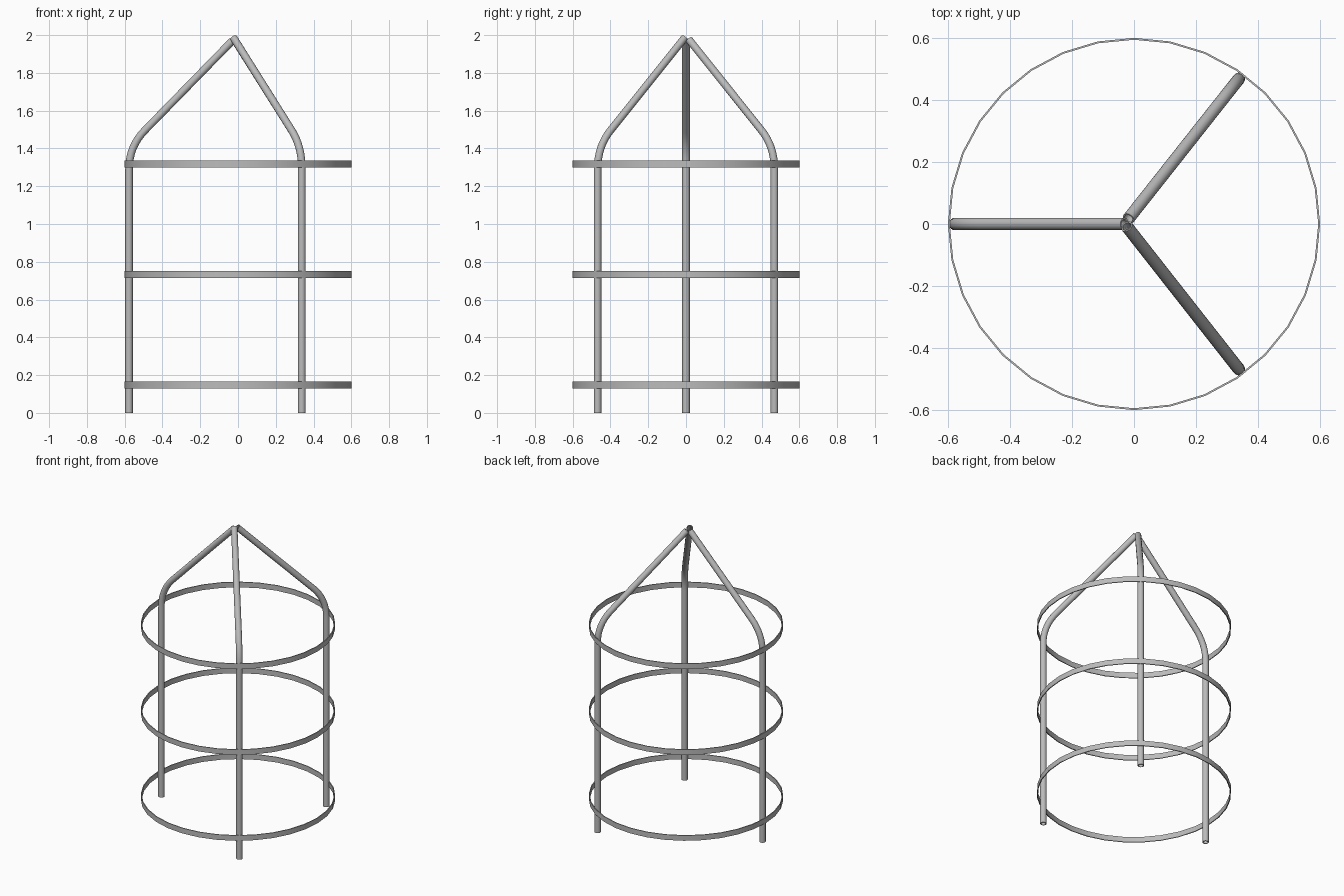
import bpy
import bmesh
import math
from mathutils import Vector

cube = bpy.data.objects.get("Cube")
if cube:
    bpy.data.objects.remove(cube)

metal = bpy.data.materials.new("grey_metal")
metal.use_nodes = True
grey = (0.5, 0.5, 0.5, 1)
metal.diffuse_color = grey
metal.node_tree.nodes["Principled BSDF"].inputs["Base Color"].default_value = grey

TUBE_RADIUS = 0.02
WALL = 0.005
BEND_Z = 1.41
BEND_LENGTH = 0.12
RING_SIDES = 32


def finish(bm, name):
    bmesh.ops.recalc_face_normals(bm, faces=bm.faces)
    mesh = bpy.data.meshes.new(name)
    bm.to_mesh(mesh)
    bm.free()
    mesh.materials.append(metal)
    obj = bpy.data.objects.new(name, mesh)
    bpy.context.collection.objects.link(obj)
    bpy.ops.object.select_all(action="DESELECT")
    obj.select_set(True)
    bpy.context.view_layer.objects.active = obj
    bpy.ops.object.shade_smooth_by_angle(angle=math.radians(40))
    return obj


def leg(name, foot, tip, sides=16, steps=8):
    """Hollow tube: upright post, rounded bend, straight slope to the tip."""
    foot, tip = Vector(foot), Vector(tip)
    corner = Vector((foot.x, foot.y, BEND_Z))
    slope = (tip - corner).normalized()
    up = Vector((0, 0, 1))
    start, end = corner - up * BEND_LENGTH, corner + slope * BEND_LENGTH

    # Path points, each with the direction of travel
    path = [(foot, up)]
    for i in range(steps + 1):
        t = i / steps
        path.append((start.lerp(corner, t).lerp(corner.lerp(end, t), t),
                     up.lerp(slope, t).normalized()))
    path.append((tip, slope))

    # Closed wall section: outer skin, then back along the inner skin
    section = [(p, d, TUBE_RADIUS) for p, d in path]
    section += [(p, d, TUBE_RADIUS - WALL) for p, d in reversed(path)]
    side = up.cross(slope).normalized()
    bm = bmesh.new()
    rows = []
    for point, along, radius in section:
        other = along.cross(side)
        angles = [math.tau * k / sides for k in range(sides)]
        rows.append([bm.verts.new(point + radius * (side * math.cos(a) + other * math.sin(a)))
                     for a in angles])
    for low, high in zip(rows, rows[1:] + rows[:1]):
        for k in range(sides):
            n = (k + 1) % sides
            bm.faces.new((low[k], low[n], high[n], high[k]))
    return finish(bm, name)


def hoop(name, z, outer=0.6, inner=0.594, half=0.018):
    """Thin flat band running around the legs."""
    bm = bmesh.new()
    profile = [(outer, -half), (outer, half), (inner, half), (inner, -half)]
    rows = []
    for k in range(RING_SIDES):
        a = math.tau * k / RING_SIDES
        rows.append([bm.verts.new((r * math.cos(a), r * math.sin(a), z + h)) for r, h in profile])
    for k in range(RING_SIDES):
        here, after = rows[k], rows[(k + 1) % RING_SIDES]
        for j in range(4):
            n = (j + 1) % 4
            bm.faces.new((here[j], after[j], after[n], here[n]))
    return finish(bm, name)


# Three legs leaning together at the peak
leg("right_leg", (-0.577, 0, 0), (-0.03, 0, 1.97))
leg("front_leg", (0.338, -0.468, 0), (-0.023, -0.008, 1.985))
leg("back_leg", (0.338, 0.468, 0), (-0.018, 0.017, 1.975))

# Three horizontal hoops
for label, height in (("lower", 0.148), ("middle", 0.733), ("upper", 1.318)):
    hoop(label + "_hoop", height)
